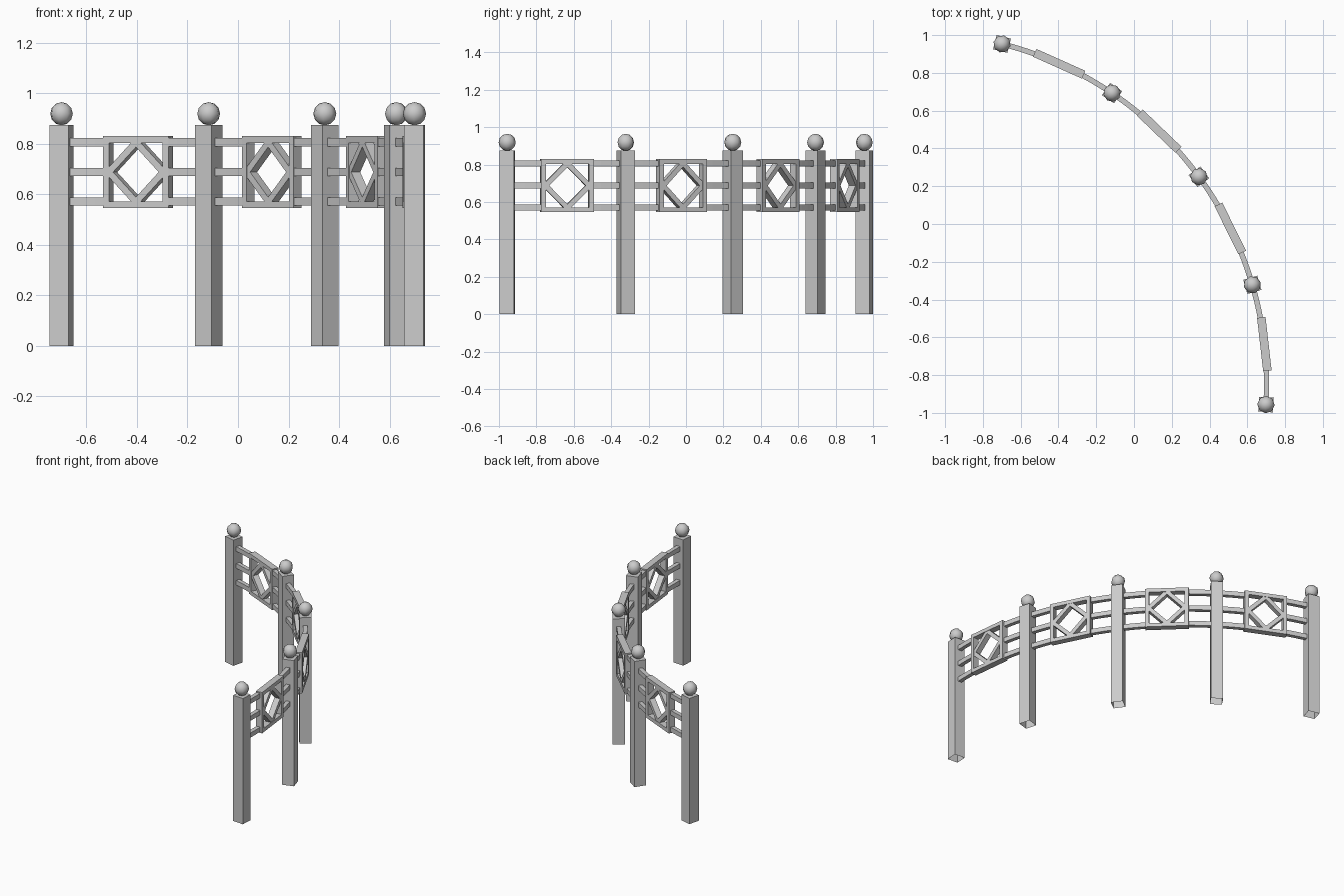
import bpy, bmesh, math
from mathutils import Matrix, Vector

if "Cube" in bpy.data.objects:
    bpy.data.objects.remove(bpy.data.objects["Cube"])

# Layout: posts and panels sit on one circular arc
CX, CY, R = -1.154, -0.846, 1.856
MID, STEP = 36.2, 19.8
POST_W, POST_H = 0.078, 0.875
PANEL, BAR, DEPTH, PANEL_Z = 0.284, 0.026, 0.045, 0.688
RAIL_Z = (0.571, 0.688, 0.806)
RAIL_W, RAIL_H = 0.028, 0.032


def frame_at(deg, z=0.0):
    """Local x points outward, local y runs along the arc."""
    a = math.radians(deg)
    return (Matrix.Translation((CX + R * math.cos(a), CY + R * math.sin(a), z))
            @ Matrix.Rotation(a, 4, 'Z'))


def make_object(name, bm, matrix=None):
    bmesh.ops.recalc_face_normals(bm, faces=bm.faces)
    mesh = bpy.data.meshes.new(name)
    bm.to_mesh(mesh)
    bm.free()
    ob = bpy.data.objects.new(name, mesh)
    bpy.context.collection.objects.link(ob)
    if matrix is not None:
        ob.matrix_world = matrix
    return ob


def ring(name, outer, inner, depth, matrix):
    """Flat picture-frame shape from two matching (y, z) outlines."""
    bm = bmesh.new()
    n = len(outer)
    loops = [[bm.verts.new((x, y, z)) for y, z in pts]
             for pts, x in ((outer, depth / 2), (inner, depth / 2),
                            (inner, -depth / 2), (outer, -depth / 2))]
    for k in range(4):
        a, b = loops[k], loops[(k + 1) % 4]
        for i in range(n):
            j = (i + 1) % n
            bm.faces.new((a[i], a[j], b[j], b[i]))
    return make_object(name, bm, matrix)


def post(deg, i):
    # Square post, open underneath
    bm = bmesh.new()
    bmesh.ops.create_cube(bm, size=1, matrix=Matrix.Translation((0, 0, POST_H / 2))
                          @ Matrix.Diagonal((POST_W, POST_W, POST_H, 1)))
    bm.faces.ensure_lookup_table()
    bottom = [f for f in bm.faces if f.calc_center_median().z < 0.01]
    bmesh.ops.delete(bm, geom=bottom, context='FACES_ONLY')
    make_object(f"post_{i}", bm, frame_at(deg))
    # Ball finial
    bm = bmesh.new()
    bmesh.ops.create_uvsphere(bm, u_segments=8, v_segments=6, radius=0.046)
    for f in bm.faces:
        f.smooth = True
    make_object(f"ball_finial_{i}", bm, frame_at(deg, 0.919))


def rail(d0, d1, z, name, segments=4):
    # Rectangular rail swept along the arc
    bm = bmesh.new()
    w, h = RAIL_W / 2, RAIL_H / 2
    section = [(-w, -h), (w, -h), (w, h), (-w, h)]
    loops = []
    for s in range(segments + 1):
        m = frame_at(d0 + (d1 - d0) * s / segments, z)
        loops.append([bm.verts.new(m @ Vector((x, 0, v))) for x, v in section])
    for a, b in zip(loops, loops[1:]):
        for k in range(4):
            bm.faces.new((a[k], a[(k + 1) % 4], b[(k + 1) % 4], b[k]))
    bm.faces.new(loops[0])
    bm.faces.new(loops[-1])
    make_object(name, bm)


def panel(deg, i):
    m = frame_at(deg, PANEL_Z)
    # Square frame
    square = lambda h: [(-h, -h), (h, -h), (h, h), (-h, h)]
    h = PANEL / 2
    ring(f"panel_frame_{i}", square(h), square(h - BAR), DEPTH, m)
    # Diamond insert with its tips set into the frame
    diamond = lambda r: [(r, 0), (0, r), (-r, 0), (0, -r)]
    ring(f"panel_diamond_{i}", diamond(0.137), diamond(0.099), DEPTH - 0.005, m)


# Posts from the back-left end round to the front-right end
angles = [MID + STEP * (2 - i) for i in range(5)]
for i, a in enumerate(angles):
    post(a, i)

# Bays: a panel in the middle, three rails running to each side post
half = math.degrees((PANEL / 2 - 0.008) / R)
for i, (a, b) in enumerate(zip(angles, angles[1:])):
    mid = (a + b) / 2
    panel(mid, i)
    for k, z in enumerate(RAIL_Z):
        rail(a, mid + half, z, f"rail_{i}_{k}_left")
        rail(mid - half, b, z, f"rail_{i}_{k}_right")
